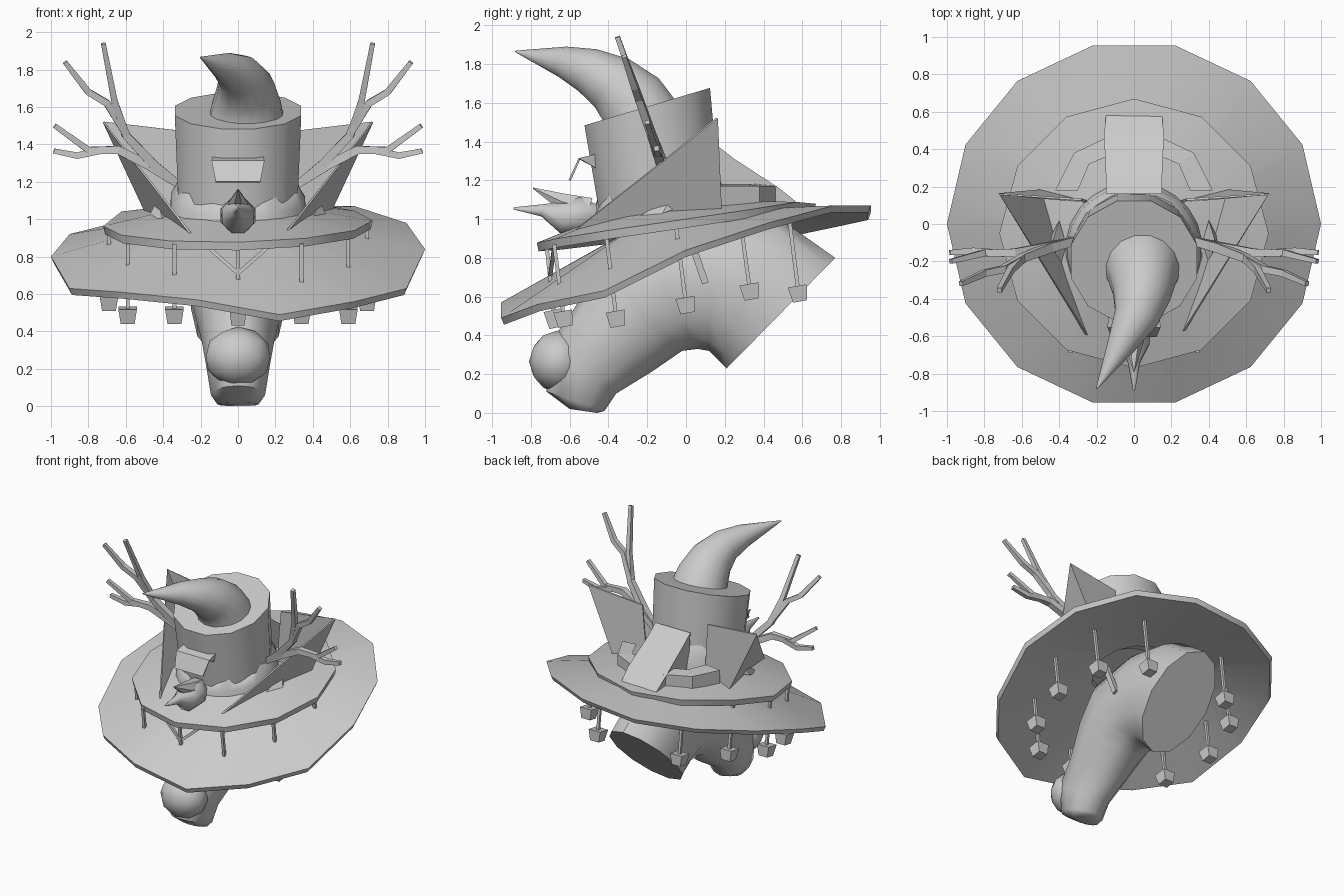
import bpy, bmesh, math
from mathutils import Vector, Matrix

if "Cube" in bpy.data.objects:
    bpy.data.objects.remove(bpy.data.objects["Cube"])
V = Vector

def shade(ob, angle):
    bpy.ops.object.select_all(action='DESELECT')
    ob.select_set(True)
    bpy.context.view_layer.objects.active = ob
    bpy.ops.object.shade_smooth_by_angle(angle=math.radians(angle))

def make(name, verts, faces, smooth=0, thick=0):
    me = bpy.data.meshes.new(name)
    me.from_pydata([tuple(v) for v in verts], [], faces)
    bm = bmesh.new()
    bm.from_mesh(me)
    bmesh.ops.recalc_face_normals(bm, faces=bm.faces)
    bm.to_mesh(me)
    bm.free()
    ob = bpy.data.objects.new(name, me)
    bpy.context.collection.objects.link(ob)
    if thick:
        m = ob.modifiers.new("thickness", 'SOLIDIFY')
        m.thickness = thick
        m.offset = 0
    if smooth:
        shade(ob, smooth)
    return ob

def loft(name, rings, smooth=0, closed=False):
    n, m = len(rings[0]), len(rings)
    verts = [v for r in rings for v in r]
    faces = [(i * n + j, i * n + (j + 1) % n, (i + 1) % m * n + (j + 1) % n, (i + 1) % m * n + j)
             for i in range(m if closed else m - 1) for j in range(n)]
    if not closed:
        faces += [tuple(range(n)), tuple(range((m - 1) * n, m * n))]
    return make(name, verts, faces, smooth)

def tube(name, path, radii, sides=4, ref=(0, 1, 0), smooth=0):
    p = [V(q) for q in path]
    rings = []
    for i, c in enumerate(p):
        t = (p[min(i + 1, len(p) - 1)] - p[max(i - 1, 0)]).normalized()
        a = t.cross(V(ref)).normalized()
        b = t.cross(a)
        rings.append([c + (a * math.cos(k) + b * math.sin(k)) * radii[i]
                      for k in [2 * math.pi * (j + .5) / sides for j in range(sides)]])
    return loft(name, rings, smooth)

def ring(n, r, cy, zf, sy=1):
    out = []
    for i in range(n):
        a = 2 * math.pi * i / n
        x, y = r * math.cos(a), cy + sy * r * math.sin(a)
        out.append(V((x, y, zf(i, x, y))))
    return out

# horse head and neck: (top y,z) (bottom y,z) half width
secs = [(-.6, .02, -.46, 0, .11), (-.72, .11, -.42, .01, .145), (-.73, .33, -.36, .1, .17),
        (-.6, .5, -.18, .21, .195), (-.45, .75, -.02, .32, .24), (-.28, .98, .06, .33, .25),
        (.12, 1.05, .12, .32, .25), (.5, .99, .17, .27, .25), (.77, .8, .21, .23, .25)]
rings = []
for ty, tz, by, bz, w in secs:
    c, h = V((0, (ty + by) / 2, (tz + bz) / 2)), V((0, (ty - by) / 2, (tz - bz) / 2))
    rings.append([c + h * math.cos(k) + V((w * math.sin(k), 0, 0))
                  for k in [2 * math.pi * j / 12 for j in range(12)]])
loft("horse_head", rings, 45)

# nose cover
bm = bmesh.new()
bmesh.ops.create_icosphere(bm, subdivisions=2, radius=1)
bm.transform(Matrix.Translation((0, -.66, .265)) @ Matrix.Diagonal((.18, .15, .16, 1)))
me = bpy.data.meshes.new("nose_cover")
bm.to_mesh(me)
bm.free()
nose = bpy.data.objects.new("nose_cover", me)
bpy.context.collection.objects.link(nose)
shade(nose, 50)

# wide drooping lower brim
rz = [.84, .98, 1.07, 1.07, 1.03, .99, .92, .8, .63, .61, .57, .49, .56, .63]
inner = lambda i, x, y: 1.0 + .2 * y
low = lambda f, d: (lambda i, x, y: f(i, x, y) - d)
rim = lambda i, x, y: rz[i]
loft("lower_brim", [ring(14, .3, 0, inner), ring(14, 1.0, 0, rim, .978),
                    ring(14, .985, 0, low(rim, .035), .978), ring(14, .3, 0, low(inner, .035))],
     40, closed=True)

# smaller upper brim
up = lambda i, x, y: (.985 + .14 * y + .02 * x * (1 if y < .1 else -1)
                      + (.03 if y > .2 and x > .3 else 0))
up_in = lambda i, x, y: 1.08 + .12 * y
loft("upper_brim", [ring(12, .28, -.1, up_in), ring(12, .72, -.05, up),
                    ring(12, .71, -.05, low(up, .045)), ring(12, .28, -.1, low(up_in, .045))],
     40, closed=True)

# tilted crown and jagged band
tilt = Matrix.Rotation(.29, 3, 'X')
def crown_ring(c, r, z=0, n=12, amp=0):
    return [V(c) + tilt @ V((r * math.cos(a), r * math.sin(a), z + amp * (i % 3 - 1)))
            for i, a in enumerate([2 * math.pi * (j + .5) / n for j in range(n)])]
loft("crown", [crown_ring((0, -.125, 1.0), .325), crown_ring((0, -.2, 1.58), .35)], 40)
loft("crown_band", [crown_ring((0, -.13, .99), .37, n=24),
                    crown_ring((0, -.14, 1.12), .36, n=24, amp=.01),
                    crown_ring((0, -.14, 1.18), .325, n=24, amp=.02)], 50)

# bent tip
tube("bent_tip", [(.045, -.24, 1.53), (.045, -.28, 1.61), (.04, -.38, 1.7), (.01, -.5, 1.765),
                  (-.06, -.63, 1.81), (-.2, -.88, 1.865)],
     [.205, .185, .155, .12, .082, .004], 16, (1, 0, 0), 50)

# antlers, drawn in x,z on a leaning plane
def lean(s, pts):
    return [(s * x, -.13 - (z - 1.3) * .35, z) for x, z in pts]
tines = [([(.3, 1.17), (.45, 1.29), (.6, 1.45), (.66, 1.63), (.72, 1.94)], [.03, .035, .03, .024, .018]),
         ([(.6, 1.46), (.7, 1.62), (.8, 1.68), (.925, 1.84)], [.03, .027, .025, .018]),
         ([(.34, 1.2), (.48, 1.29), (.64, 1.37), (.8, 1.37), (.98, 1.5)], [.03, .035, .032, .025, .018]),
         ([(.72, 1.37), (.86, 1.34), (.985, 1.365)], [.026, .025, .019])]
for s in (-1, 1):
    for pts, r in tines:
        tube("antler_tine", lean(s, pts), r)
    # long folded ears: back panel plus forward-pointing blade
    A, B, D, E, C = [V((s * x, y, z)) for x, y, z in
                     [(.72, .16, 1.52), (.28, .13, 1.47), (.5, .18, 1.05), (.25, .12, 1.05), (.25, -.6, .92)]]
    make("ear", [A, B, D, E, C], [(0, 2, 3, 1), (0, 4, 2)], thick=.012)
    # small leaf on the brim
    make("brim_leaf", [(s * .4, -.3, .98), (s * .47, -.12, 1.03), (s * .4, .02, 1.08),
                       (s * .36, -.12, 1.04), (s * .43, -.08, 1.11)],
         [(0, 1, 4), (1, 2, 4), (2, 3, 4), (3, 0, 4), (0, 3, 2, 1)])
    # ribbon loops at the back
    make("back_ribbon", [(s * x, y, z + d) for x, y, z in
                         [(.42, .18, 1.1), (.32, .38, 1.1), (.13, .47, 1.1)] for d in (-.03, .07)]
         + [(s * .3, .18, 1.18), (s * .24, .32, 1.18), (s * .1, .38, 1.18)],
         [(0, 1, 3, 2), (2, 3, 5, 4), (1, 6, 7, 3), (3, 7, 8, 5)])
    # cheek strap and front tie
    tube("cheek_strap", [(s * .27, .02, .9), (s * .25, .1, .67)], [.025, .025], ref=(1, 0, 0))
    tube("front_tie", [(s * .17, -.68, .86), (0, -.7, .71)], [.014, .014])
    # hanging rods with weights
    for x, y, z in [(.34, -.63, .49), (.59, -.36, .49), (.69, 0, .56), (.6, .33, .63), (.35, .58, .62)]:
        tube("hanging_rod", [(s * x, y - .05, .95 + .13 * y), (s * x, y, z)], [.014, .014], ref=(1, 0, 0))
        tube("hanging_weight", [(s * x, y - .006, z + .035), (s * x, y + .008, z - .045)],
             [.07, .052], ref=(1, 0, 0))

# front weight
tube("front_rod", [(0, -.72, .87), (0, -.68, .5)], [.014, .014], ref=(1, 0, 0))
tube("front_weight", [(0, -.69, .53), (0, -.67, .44)], [.065, .05], ref=(1, 0, 0))

# beaked charm on the front of the brim
tube("charm_skull", [(0, -.46, 1.02), (0, -.54, 1.02), (0, -.64, 1.01), (0, -.74, 1.045), (0, -.89, 1.055)],
     [.06, .1, .09, .035, .006], 8, (1, 0, 0), 50)
tube("charm_crest", [(0, -.5, 1.05), (0, -.64, 1.09), (0, -.79, 1.16)], [.07, .05, .003], 6, (1, 0, 0))

# front flap on the crown, with folded sides
make("front_flap", [(s * x, y, z) for x, y, z in
                    [(.13, -.42, 1.34), (.14, -.55, 1.31), (.12, -.6, 1.2), (.11, -.44, 1.25)]
                    for s in (-1, 1)],
     [(0, 1, 3, 2), (2, 3, 5, 4), (0, 2, 6), (1, 7, 3)], thick=.012)

# sloping back flap
make("back_flap", [(s * x, y, z) for x, y, z in
                   [(.15, .16, 1.38), (.15, .25, 1.31), (.16, .48, 1.16), (.15, .58, 1.08), (.14, .5, 1.05),
                    (.14, .17, 1.1)] for s in (-1, 1)],
     [(0, 1, 3, 2), (2, 3, 5, 4), (4, 5, 7, 6), (6, 7, 9, 8), (0, 2, 4, 6, 8, 10), (1, 3, 5, 7, 9, 11)])
